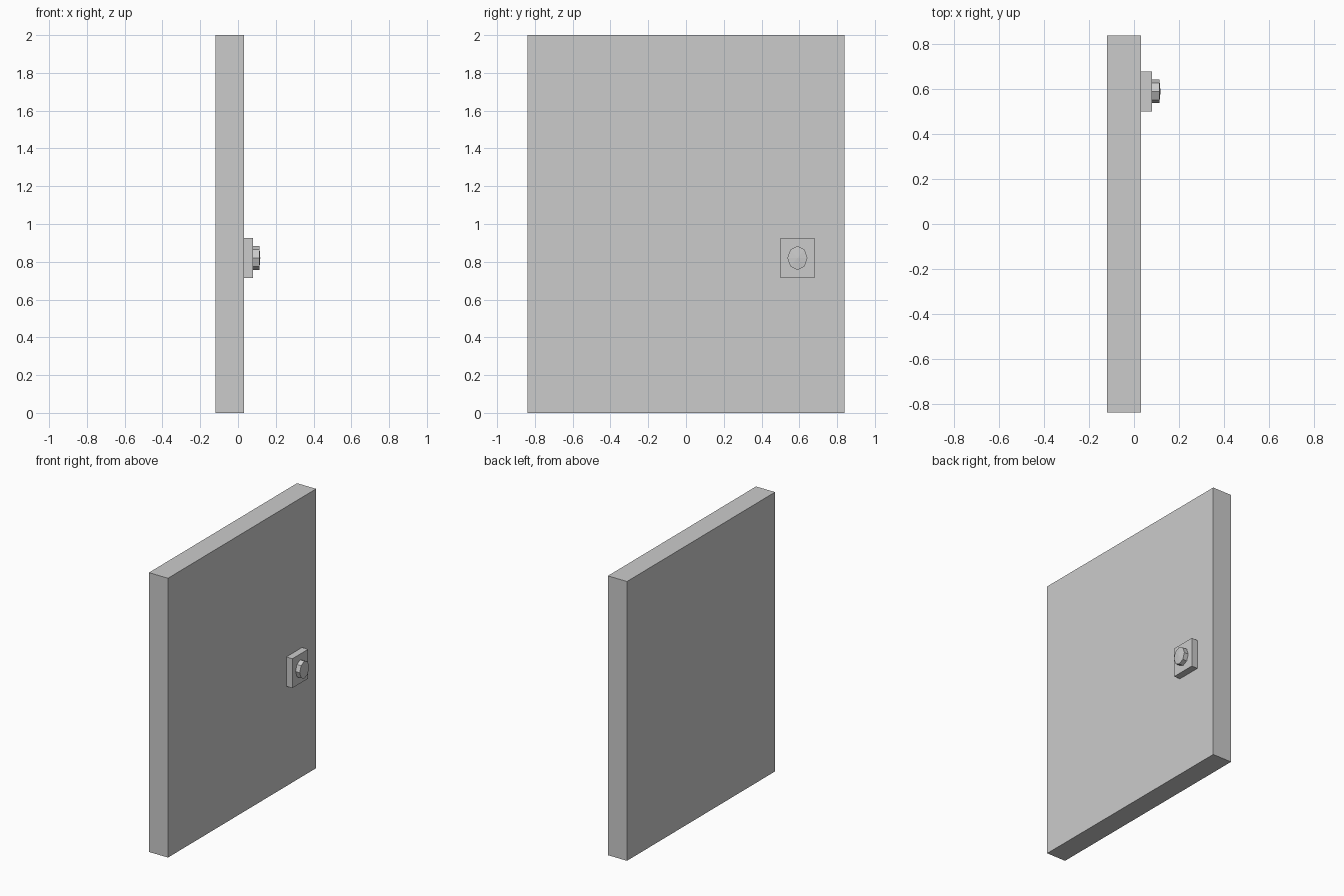
import bpy, bmesh, math

if "Cube" in bpy.data.objects:
    bpy.data.objects.remove(bpy.data.objects["Cube"])

grey = bpy.data.materials.new("light_grey")
grey.diffuse_color = (0.6, 0.6, 0.6, 1.0)
grey.use_nodes = True
grey.node_tree.nodes["Principled BSDF"].inputs["Base Color"].default_value = grey.diffuse_color


def finish(name, bm):
    bmesh.ops.recalc_face_normals(bm, faces=bm.faces)
    mesh = bpy.data.meshes.new(name)
    bm.to_mesh(mesh)
    bm.free()
    mesh.materials.append(grey)
    obj = bpy.data.objects.new(name, mesh)
    bpy.context.collection.objects.link(obj)
    return obj


def box(name, lo, hi):
    bm = bmesh.new()
    bmesh.ops.create_cube(bm, size=1.0)
    for v in bm.verts:
        v.co = [lo[i] + (v.co[i] + 0.5) * (hi[i] - lo[i]) for i in range(3)]
    return finish(name, bm)


# Door slab and the lock plate on its right face
box("door_panel", (-0.119, -0.838, 0.0), (0.032, 0.838, 2.0))
box("lock_plate", (0.032, 0.501, 0.715), (0.080, 0.679, 0.925))

# Eight-sided oval knob with a slightly domed cap
bm = bmesh.new()
cy, cz, ry, rz = 0.59, 0.82, 0.053, 0.063
rings = []
for x in (0.080, 0.113):
    rings.append([bm.verts.new((x, cy + ry * math.cos(i * math.pi / 4),
                                cz + rz * math.sin(i * math.pi / 4)))
                  for i in range(8)])
tip = bm.verts.new((0.118, cy, cz))
base, rim = rings
bm.faces.new(base)
for i in range(8):
    j = (i + 1) % 8
    bm.faces.new((base[i], base[j], rim[j], rim[i]))
    bm.faces.new((rim[i], rim[j], tip))
finish("knob", bm)
